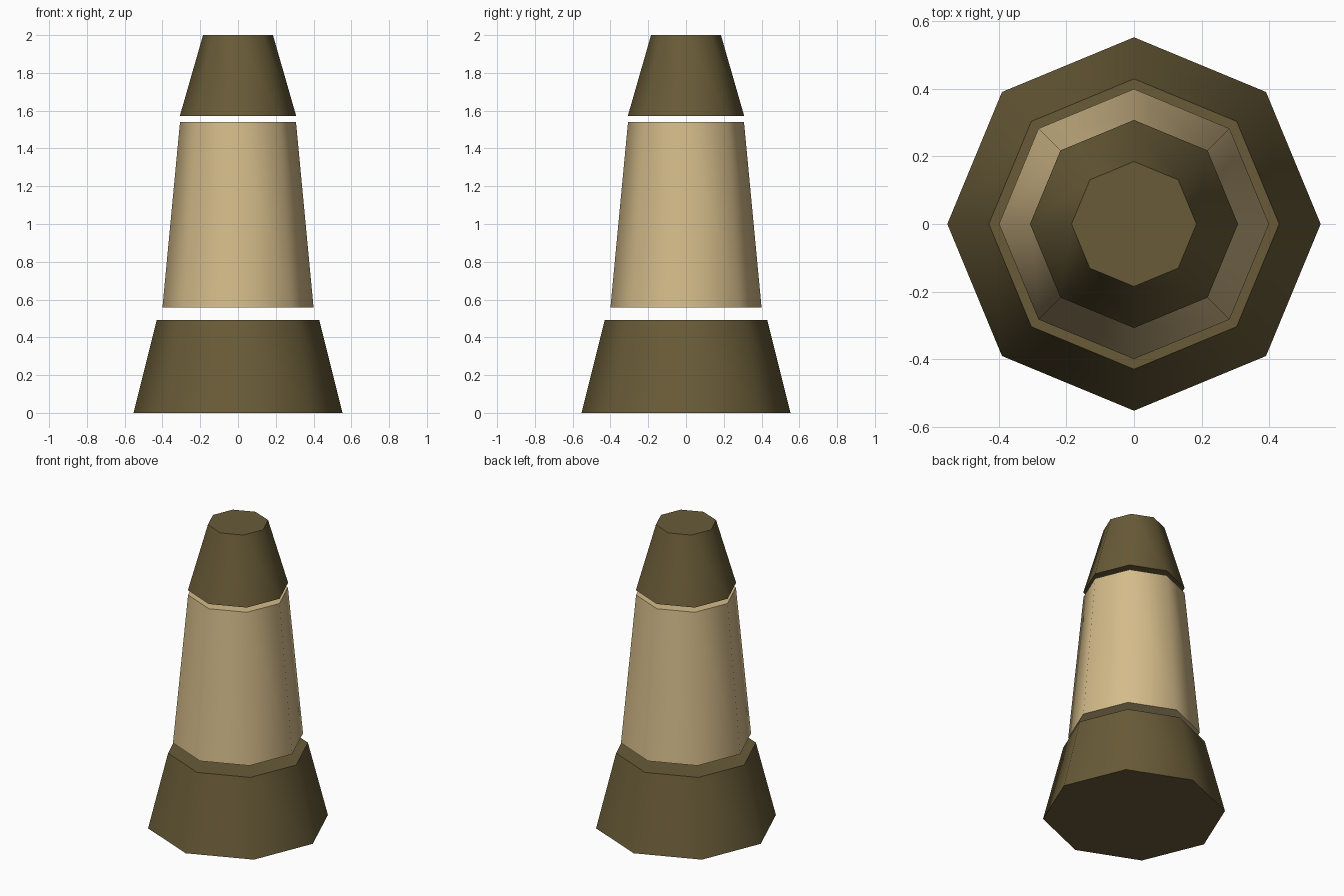
import bpy
import math

cube = bpy.data.objects.get("Cube")
if cube:
    bpy.data.objects.remove(cube, do_unlink=True)


def make_material(name, rgb):
    mat = bpy.data.materials.new(name)
    mat.use_nodes = True
    color = (*rgb, 1.0)
    mat.diffuse_color = color
    bsdf = next(n for n in mat.node_tree.nodes if n.type == 'BSDF_PRINCIPLED')
    bsdf.inputs["Base Color"].default_value = color
    return mat


def octagonal_frustum(name, z_low, z_high, r_low, r_high, mat):
    """Tapered eight-sided block with smooth sides and crisp, flat caps."""
    bpy.ops.mesh.primitive_cone_add(
        vertices=8, radius1=r_low, radius2=r_high, depth=z_high - z_low,
        end_fill_type='NGON', location=(0, 0, (z_low + z_high) / 2))
    obj = bpy.context.object
    obj.name = obj.data.name = name
    obj.data.materials.append(mat)
    bpy.ops.object.shade_smooth_by_angle(angle=math.radians(60))
    return obj


olive = make_material("dark olive", (0.14, 0.105, 0.039))
tan = make_material("warm tan", (0.66, 0.50, 0.255))

# Three separate tapering sections with narrow gaps between them
octagonal_frustum("base", 0.0, 0.493, 0.553, 0.43, olive)
octagonal_frustum("middle_section", 0.558, 1.54, 0.40, 0.307, tan)
octagonal_frustum("top_section", 1.572, 2.0, 0.308, 0.185, olive)
